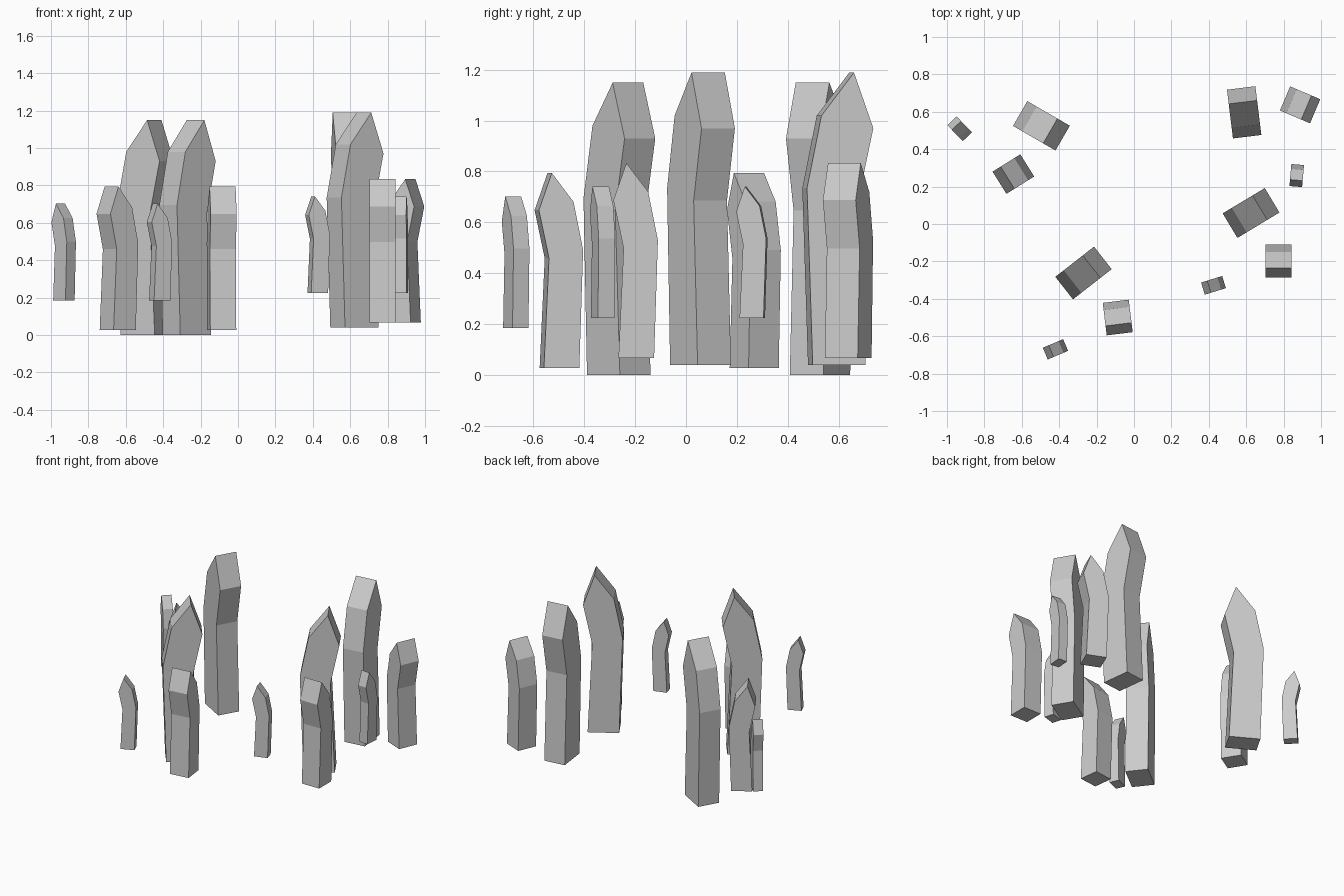
import bpy
import bmesh
import math
from mathutils import Matrix

cube = bpy.data.objects.get("Cube")
if cube:
    bpy.data.objects.remove(cube, do_unlink=True)

# One plain stone colour
stone = bpy.data.materials.new("pale_grey_stone")
stone.use_nodes = True
GREY = (0.6, 0.6, 0.6, 1)
stone.diffuse_color = GREY
stone.node_tree.nodes["Principled BSDF"].inputs["Base Color"].default_value = GREY

# Bent, pointed side profile of a medium stone: (along, up)
PROFILE = [(0, 0), (0.02, 0.431), (-0.02, 0.62), (0.031, 0.766),
           (0.117, 0.653), (0.155, 0.463), (0.14, 0)]
MIDDLE = 0.0675


def standing_stone(name, x, y, z, angle, scale, thickness):
    """Extrude the profile sideways, then turn it to face its angle."""
    bm = bmesh.new()
    verts = [bm.verts.new(((u - MIDDLE) * scale, -thickness / 2, h * scale))
             for u, h in PROFILE]
    face = bm.faces.new(verts)
    side = bmesh.ops.extrude_face_region(bm, geom=[face])
    moved = [v for v in side["geom"] if isinstance(v, bmesh.types.BMVert)]
    bmesh.ops.translate(bm, verts=moved, vec=(0, thickness, 0))
    bmesh.ops.recalc_face_normals(bm, faces=bm.faces)
    bm.transform(Matrix.Rotation(math.radians(angle), 4, "Z"))
    mesh = bpy.data.meshes.new(name)
    bm.to_mesh(mesh)
    bm.free()
    mesh.materials.append(stone)
    obj = bpy.data.objects.new(name, mesh)
    obj.location = (x, y, z)
    bpy.context.collection.objects.link(obj)


# Size group: scale, thickness, then each stone's x, y, base height, angle
GROUPS = {
    "large_stone": (1.5, 0.153, [
        (-0.495, 0.525, 0, 150), (0.589, 0.597, 0.04, -83),
        (0.626, 0.059, 0.04, 211), (-0.27, -0.262, 0, 218)]),
    "medium_stone": (1, 0.14, [
        (-0.645, 0.267, 0.028, 32), (0.888, 0.637, 0.067, 157),
        (0.773, -0.198, 0.067, 90), (-0.087, -0.5, 0.028, 97)]),
    "small_stone": (0.675, 0.068, [
        (-0.932, 0.509, 0.185, -46), (0.87, 0.259, 0.224, 85),
        (0.425, -0.328, 0.224, 17), (-0.42, -0.67, 0.185, 23)]),
}
for group, (scale, thickness, places) in GROUPS.items():
    for number, (x, y, z, angle) in enumerate(places, 1):
        standing_stone(f"{group}_{number}", x, y, z, angle, scale, thickness)
